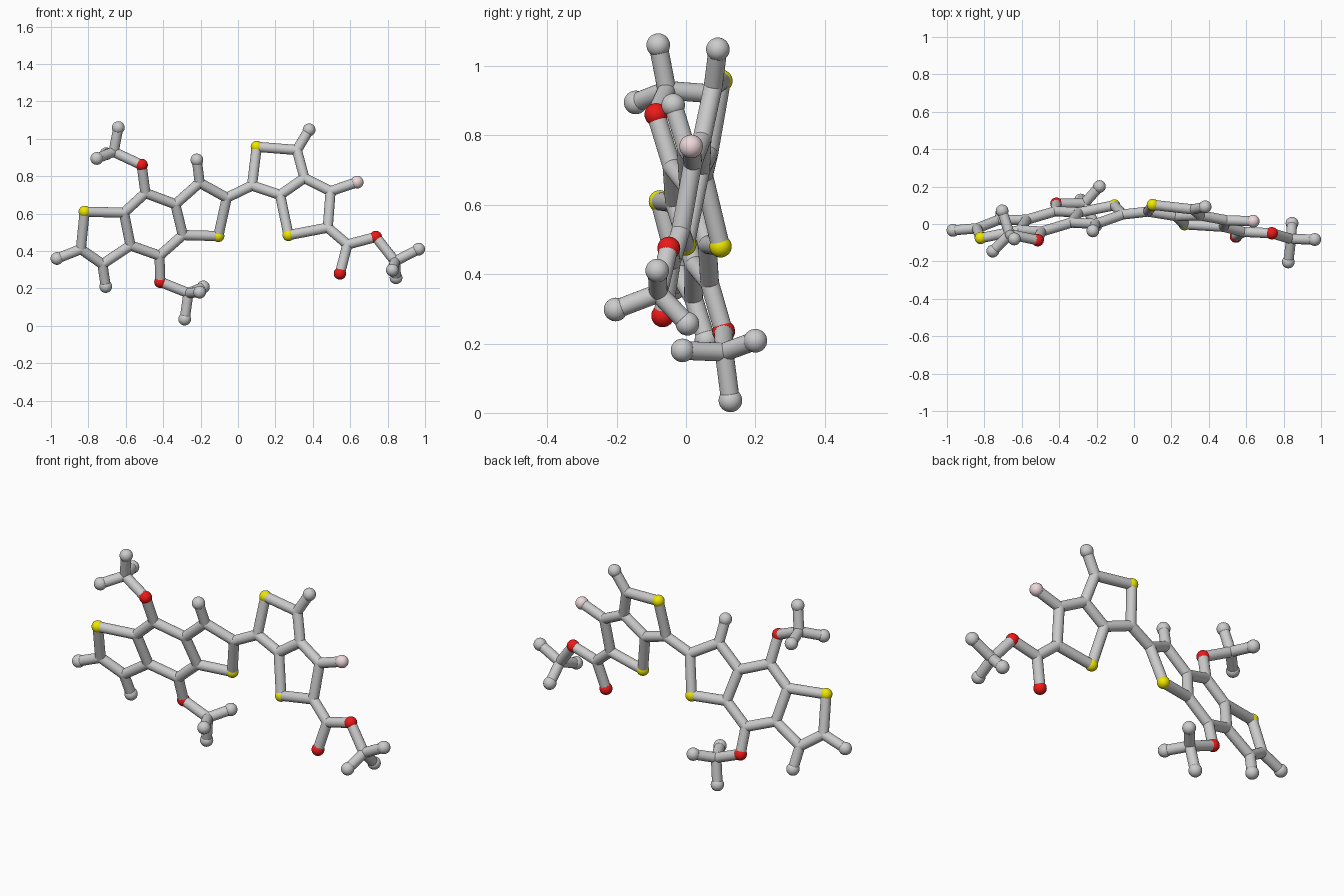
import bpy
from mathutils import Vector

if "Cube" in bpy.data.objects:
    bpy.data.objects.remove(bpy.data.objects["Cube"])

BALL_R, BOND_R = 0.034, 0.027


def left(x, z):
    """Point on the tilted plane of the left three-ring unit."""
    return Vector((x, 0.255 + 0.194 * x - 0.281 * z, z))


def right(x, z):
    """Point on the tilted plane of the right two-ring unit."""
    return Vector((x, -0.066 - 0.0975 * x + 0.186 * z, z))


V = Vector
# Plain carbon joints
carbon = {
    "a1": left(-.84, .41), "a2": left(-.725, .33), "a3": left(-.575, .43),
    "a4": left(-.61, .605), "a5": left(-.495, .71), "a6": left(-.335, .65),
    "a7": left(-.295, .485), "a8": left(-.42, .375), "a9": left(-.205, .765),
    "a10": left(-.06, .685),
    "b1": right(.075, .75), "b2": right(.315, .94), "b3": right(.355, .79),
    "b4": right(.225, .7), "b5": right(.48, .525), "b6": right(.495, .72),
    "b7": right(.585, .435),
    "m1": V((-.665, -.055, .93)), "m2": V((-.265, .11, .175)),
    "m3": V((.84, -.08, .345)),
}
sulfur = {"s1": left(-.82, .61), "s2": left(-.105, .48),
          "s3": right(.1, .957), "s4": right(.27, .485)}
oxygen = {"o1": left(-.515, .86), "o2": left(-.415, .235),
          "o3": right(.545, .28), "o4": right(.737, .475)}
fluorine = {"f1": right(.637, .768)}
hydrogen = {
    "h1": left(-.968, .36), "h2": left(-.707, .21), "h3": left(-.22, .887),
    "h4": right(.38, 1.048),
    "h5": V((-.64, -.08, 1.06)), "h6": V((-.755, -.145, .895)), "h7": V((-.705, .07, .92)),
    "h8": V((-.285, .128, .036)), "h9": V((-.185, .2, .208)), "h10": V((-.205, -.01, .18)),
    "h11": V((.966, -.083, .41)), "h12": V((.825, -.203, .298)), "h13": V((.845, .004, .257)),
}
pos = {**carbon, **sulfur, **oxygen, **fluorine, **hydrogen}

# Each string is a connected chain of bonds
chains = [
    "s1 a1 a2 a3 a4 s1", "a4 a5 a6 a7 a8 a3", "a6 a9 a10 s2 a7",
    "a1 h1", "a2 h2", "a9 h3", "a5 o1 m1", "a8 o2 m2",
    "a10 b1 s3 b2 b3 b4 b1", "b4 s4 b5 b6 b3", "b2 h4", "b6 f1",
    "b5 b7 o3", "b7 o4 m3",
    "m1 h5", "m1 h6", "m1 h7", "m2 h8", "m2 h9", "m2 h10",
    "m3 h11", "m3 h12", "m3 h13",
]


def material(name, rgb):
    m = bpy.data.materials.new(name)
    m.diffuse_color = (*rgb, 1)
    m.use_nodes = True
    m.node_tree.nodes["Principled BSDF"].inputs["Base Color"].default_value = m.diffuse_color
    return m


def balls(label, points, radius, mat=None):
    for i, p in enumerate(points.values(), 1):
        bpy.ops.mesh.primitive_uv_sphere_add(segments=32, ring_count=16, radius=radius, location=p)
        ob = bpy.context.object
        ob.name = f"{label}_{i}"
        bpy.ops.object.shade_smooth()
        if mat:
            ob.data.materials.append(mat)


# Atoms
balls("carbon_joint", carbon, BOND_R)
balls("hydrogen_ball", hydrogen, BALL_R)
balls("sulfur_ball", sulfur, BALL_R - .002, material("yellow", (.85, .8, 0)))
balls("oxygen_ball", oxygen, BALL_R - .001, material("red", (.85, .01, .01)))
balls("fluorine_ball", fluorine, BALL_R, material("pale_pink", (.85, .68, .7)))

# Bonds
count = 0
for chain in chains:
    names = chain.split()
    for n0, n1 in zip(names, names[1:]):
        count += 1
        a, b = pos[n0], pos[n1]
        bpy.ops.mesh.primitive_cylinder_add(vertices=24, radius=BOND_R, depth=(b - a).length,
                                            location=(a + b) / 2)
        ob = bpy.context.object
        ob.name = f"bond_{count}"
        ob.rotation_euler = (b - a).to_track_quat('Z', 'Y').to_euler()
        bpy.ops.object.shade_smooth_by_angle()
